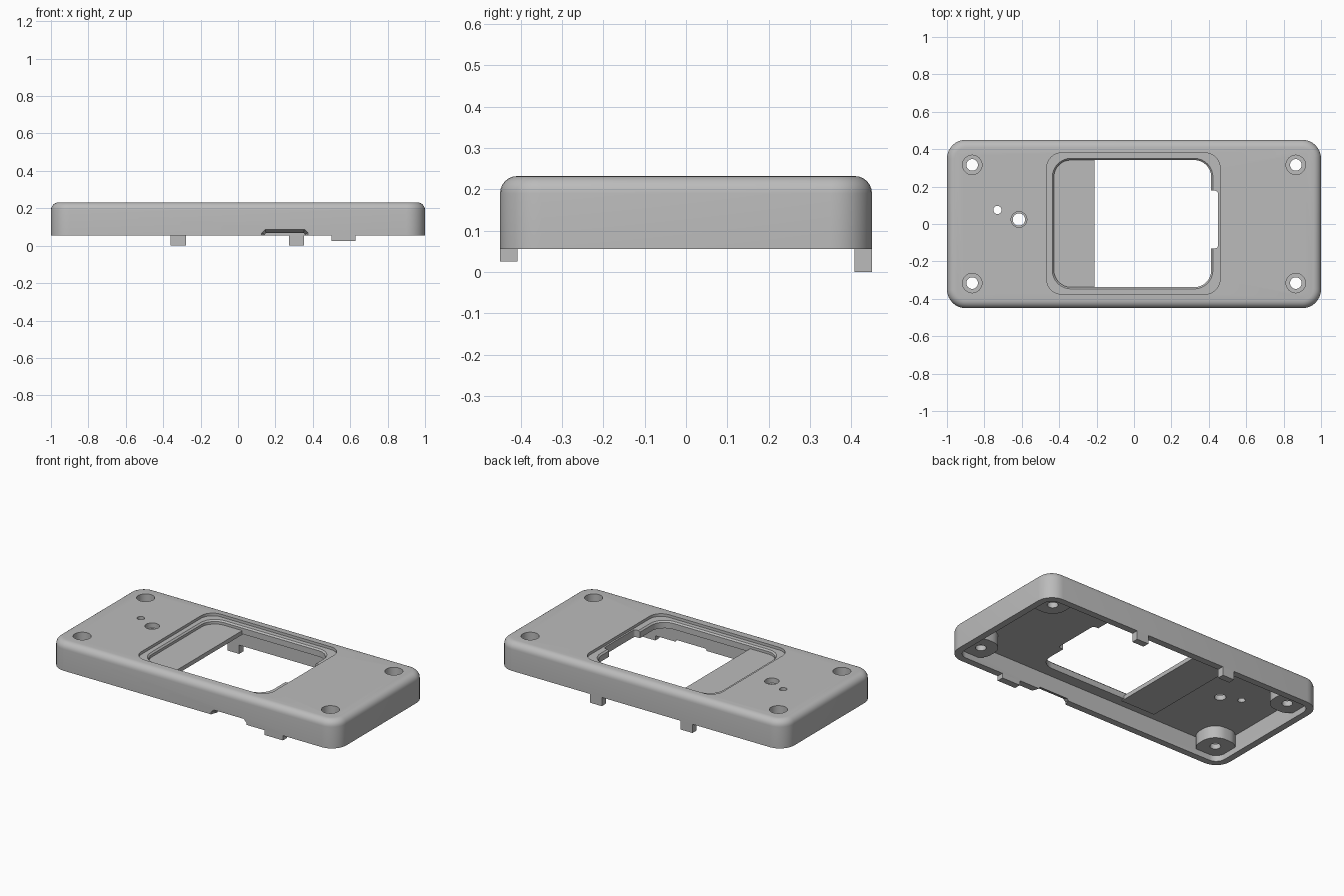
import bpy, bmesh, math

if "Cube" in bpy.data.objects:
    bpy.data.objects.remove(bpy.data.objects["Cube"])

grey = bpy.data.materials.new("plain grey")
grey.diffuse_color = (0.5, 0.5, 0.5, 1)
grey.use_nodes = True
grey.node_tree.nodes["Principled BSDF"].inputs["Base Color"].default_value = grey.diffuse_color


def finish(name, bm):
    bmesh.ops.recalc_face_normals(bm, faces=bm.faces[:])
    me = bpy.data.meshes.new(name)
    bm.to_mesh(me)
    bm.free()
    me.materials.append(grey)
    ob = bpy.data.objects.new(name, me)
    bpy.context.collection.objects.link(ob)
    return ob


def ring(x0, x1, y0, y1, r, n):
    """Rounded rectangle, counter-clockwise."""
    pts = []
    corners = [(x1 - r, y1 - r), (x0 + r, y1 - r), (x0 + r, y0 + r), (x1 - r, y0 + r)]
    for k, (cx, cy) in enumerate(corners):
        for i in range(n + 1):
            a = math.pi / 2 * (k + i / n)
            pts.append((cx + r * math.cos(a), cy + r * math.sin(a)))
    return pts


def loft(name, x0, x1, y0, y1, r, levels, n=8):
    """Stack of rounded rectangles; levels are (z, inset)."""
    bm = bmesh.new()
    rows = []
    for z, d in levels:
        pts = ring(x0 + d, x1 - d, y0 + d, y1 - d, r - d, n)
        rows.append([bm.verts.new((x, y, z)) for x, y in pts])
    for a, b in zip(rows, rows[1:]):
        for i in range(len(a)):
            j = (i + 1) % len(a)
            bm.faces.new((a[i], a[j], b[j], b[i]))
    bm.faces.new(rows[0])
    bm.faces.new(rows[-1])
    return finish(name, bm)


def prism(name, front, back, y0, y1):
    """Solid between two matching x-z outlines."""
    bm = bmesh.new()
    a = [bm.verts.new((x, y0, z)) for x, z in front]
    b = [bm.verts.new((x, y1, z)) for x, z in back]
    for i in range(len(a)):
        j = (i + 1) % len(a)
        bm.faces.new((a[i], a[j], b[j], b[i]))
    bm.faces.new(a)
    bm.faces.new(b)
    return finish(name, bm)


def box(name, x0, x1, y0, y1, z0, z1):
    o = [(x0, z0), (x1, z0), (x1, z1), (x0, z1)]
    return prism(name, o, o, y0, y1)


def drill(x, y, r, z0, z1):
    bm = bmesh.new()
    bmesh.ops.create_cone(bm, cap_ends=True, segments=32, radius1=r, radius2=r, depth=z1 - z0)
    bmesh.ops.translate(bm, verts=bm.verts[:], vec=(x, y, (z0 + z1) / 2))
    return finish("drill", bm)


def combine(body, other, op):
    mod = body.modifiers.new("join", 'BOOLEAN')
    mod.operation = op
    mod.solver = 'EXACT'
    mod.object = other
    bpy.context.view_layer.objects.active = body
    bpy.ops.object.modifier_apply(modifier=mod.name)
    bpy.data.objects.remove(other)


# Outer shell with a rounded top edge
F = 0.042
fillet = [(0.232 - F + F * math.sin(a), F * (1 - math.cos(a)))
          for a in [math.pi / 2 * i / 6 for i in range(7)]]
case = loft("case_shell", -1, 1, -0.45, 0.45, 0.1, [(0.055, 0)] + fillet)

# Hollow underside
combine(case, loft("cavity", -0.958, 0.958, -0.408, 0.408, 0.06,
                   [(0.0, 0), (0.169, 0)]), 'DIFFERENCE')

# Corner screw bosses
holes = [(sx * 0.865, sy * 0.316) for sx in (-1, 1) for sy in (-1, 1)]
for x, y in holes:
    xs = sorted((math.copysign(0.77, x), math.copysign(0.98, x)))
    ys = sorted((math.copysign(0.22, y), math.copysign(0.43, y)))
    combine(case, loft("boss", *xs, *ys, 0.09, [(0.092, 0), (0.187, 0)]), 'UNION')

# Window recess, opening with chamfered lip, and side notch
combine(case, loft("recess", -0.467, 0.46, -0.375, 0.38, 0.08,
                   [(0.215, 0), (0.3, 0)]), 'DIFFERENCE')
combine(case, loft("opening", -0.437, 0.422, -0.347, 0.351, 0.1,
                   [(0.1, 0.009), (0.206, 0.009), (0.215, 0), (0.3, 0)]), 'DIFFERENCE')
combine(case, loft("notch", 0.35, 0.449, -0.13, 0.178, 0.015,
                   [(0.1, 0), (0.3, 0)], 3), 'DIFFERENCE')

# Sunken panel across the left part of the window
combine(case, box("panel", -0.45, -0.21, -0.36, 0.365, 0.164, 0.19), 'UNION')

# Counterbored screw holes and the two small holes
for x, y in holes:
    combine(case, drill(x, y, 0.052, 0.125, 0.3), 'DIFFERENCE')
    combine(case, drill(x, y, 0.031, 0.0, 0.3), 'DIFFERENCE')
combine(case, drill(-0.615, 0.024, 0.042, 0.2, 0.3), 'DIFFERENCE')
combine(case, drill(-0.615, 0.024, 0.033, 0.0, 0.3), 'DIFFERENCE')
combine(case, drill(-0.73, 0.075, 0.022, 0.0, 0.3), 'DIFFERENCE')

# Sloped cable cutout in the front wall
outer = [(0.125, 0.04), (0.375, 0.04), (0.375, 0.07), (0.355, 0.09), (0.145, 0.09), (0.125, 0.07)]
inner = [(0.145, 0.04), (0.355, 0.04), (0.355, 0.058), (0.35, 0.064), (0.15, 0.064), (0.145, 0.058)]
combine(case, prism("cutout", outer, inner, -0.455, -0.40), 'DIFFERENCE')

# Locating tabs below the rim
tabs = [box("back_tab_left", -0.36, -0.278, 0.408, 0.45, 0, 0.055),
        box("back_tab_right", 0.272, 0.354, 0.408, 0.45, 0, 0.055),
        box("front_tab", 0.5, 0.628, -0.45, -0.408, 0.025, 0.055)]

# Smooth rounded areas, keep edges crisp
bpy.ops.object.select_all(action='DESELECT')
case.select_set(True)
bpy.context.view_layer.objects.active = case
bpy.ops.object.shade_smooth_by_angle(angle=math.radians(30))
